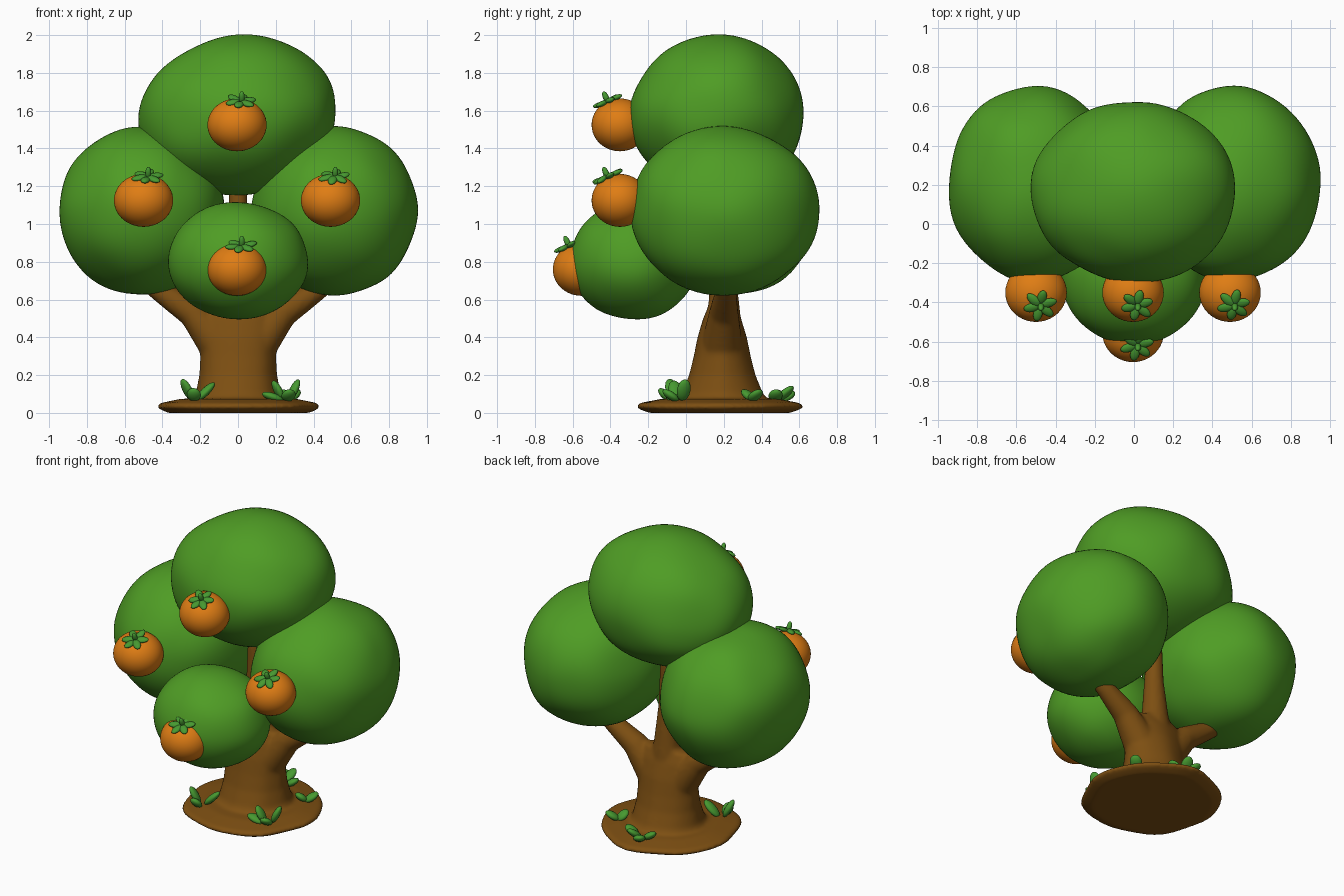
import bpy, bmesh, math, random
from mathutils import Vector, Matrix, Euler, noise

if "Cube" in bpy.data.objects:
    bpy.data.objects.remove(bpy.data.objects["Cube"])

random.seed(3)


def material(name, rgb):
    m = bpy.data.materials.new(name)
    m.diffuse_color = (*rgb, 1)
    m.use_nodes = True
    m.node_tree.nodes["Principled BSDF"].inputs["Base Color"].default_value = m.diffuse_color
    return m


FOLIAGE = material("foliage_green", (0.078, 0.335, 0.018))
LEAF = material("leaf_green", (0.062, 0.32, 0.03))
ORANGE = material("fruit_orange", (0.74, 0.205, 0.007))
BARK = material("bark_brown", (0.205, 0.078, 0.006))


def finish(bm, name, mat):
    bmesh.ops.recalc_face_normals(bm, faces=bm.faces)
    for f in bm.faces:
        f.smooth = True
    me = bpy.data.meshes.new(name)
    bm.to_mesh(me)
    bm.free()
    me.materials.append(mat)
    ob = bpy.data.objects.new(name, me)
    bpy.context.collection.objects.link(ob)
    return ob


def blob(name, mat, loc, radii, tilt=0, lump=0.0, seed=0):
    """Ellipsoid with gentle hand-made lumps."""
    bm = bmesh.new()
    bmesh.ops.create_icosphere(bm, subdivisions=5 if lump else 4, radius=1)
    for v in bm.verts:
        if lump:
            v.co *= 1 + lump * noise.noise(v.co * 1.6 + Vector((seed * 7.3, 1, 2)))
    bm.transform(Matrix.LocRotScale(Vector(loc), Euler((0, tilt, 0)), Vector(radii)))
    return finish(bm, name, mat)


def add_ellipsoid(bm, matrix):
    bmesh.ops.create_uvsphere(bm, u_segments=14, v_segments=8, radius=1, matrix=matrix)


def loft(bm, rings, wavy=0.0, n=40):
    """Closed tube through rings of (x, y, z, rx, ry)."""
    pts = [Vector(r[:3]) for r in rings]
    loops = []
    for i, r in enumerate(rings):
        d = pts[min(i + 1, len(pts) - 1)] - pts[max(i - 1, 0)]
        q = Matrix() if abs(d.x) + abs(d.y) < 0.03 else d.to_track_quat('Z', 'Y').to_matrix().to_4x4()
        loop = []
        for k in range(n):
            a = math.tau * k / n
            w = 1 + wavy * (math.sin(5 * a + 0.6) + 0.6 * math.sin(8 * a + 2) - 0.4 * math.sin(3 * a))
            loop.append(bm.verts.new(pts[i] + q.to_3x3() @ Vector(
                (r[3] * w * math.cos(a), r[4] * w * math.sin(a), 0))))
        loops.append(loop)
    for a, b in zip(loops, loops[1:]):
        for k in range(n):
            bm.faces.new((a[k], a[(k + 1) % n], b[(k + 1) % n], b[k]))
    bm.faces.new(loops[0][::-1])
    bm.faces.new(loops[-1])


# Trunk, root disc and three branches fused by a remesh
bm = bmesh.new()
cy = 0.17
loft(bm, [(0, cy, 0.0, 0.37, 0.37), (0, cy, 0.025, 0.425, 0.435),
          (0, cy, 0.05, 0.42, 0.43), (0, cy, 0.075, 0.30, 0.30)], wavy=0.018, n=80)
loft(bm, [(0, 0.19, z, rx, ry) for z, rx, ry in (
    (0.04, 0.27, 0.27), (0.10, 0.225, 0.215), (0.2, 0.205, 0.175), (0.3, 0.2, 0.15),
    (0.4, 0.205, 0.13), (0.5, 0.2, 0.1), (0.57, 0.16, 0.07))], wavy=0.01)
for s in (-1, 1):
    loft(bm, [(s * 0.1, 0.19, 0.36, 0.11, 0.11), (s * 0.24, 0.2, 0.53, 0.078, 0.078),
              (s * 0.40, 0.21, 0.635, 0.058, 0.058), (s * 0.54, 0.21, 0.74, 0.045, 0.045)], n=20)
loft(bm, [(0, 0.2, 0.42, 0.12, 0.1), (0, 0.2, 0.6, 0.085, 0.08),
          (0, 0.19, 0.85, 0.06, 0.06), (0, 0.19, 1.25, 0.045, 0.045)], n=20)
trunk = finish(bm, "trunk", BARK)
rem = trunk.modifiers.new("fuse", 'REMESH')
rem.mode = 'VOXEL'
rem.voxel_size = 0.014
rem.use_smooth_shade = True
smo = trunk.modifiers.new("soften", 'SMOOTH')
smo.factor = 0.5
smo.iterations = 5

# Foliage masses
blob("foliage_left", FOLIAGE, (-0.51, 0.205, 1.07), (0.44, 0.50, 0.45), 0, 0.035, 1)
blob("foliage_right", FOLIAGE, (0.51, 0.205, 1.07), (0.44, 0.50, 0.45), 0, 0.035, 2)
blob("foliage_top", FOLIAGE, (0, 0.165, 1.575), (0.52, 0.465, 0.42), -0.15, 0.035, 3)
blob("foliage_front", FOLIAGE, (0, -0.275, 0.805), (0.37, 0.34, 0.31), 0, 0.02, 4)


# Fruits, each with a leafy cap tilted forward
def fruit(name, x, y, z):
    blob(name, ORANGE, (x, y, z), (0.157, 0.15, 0.14))
    bm = bmesh.new()
    base = Matrix.Translation((x + 0.02, y - 0.065, z + 0.125)) @ Matrix.Rotation(0.42, 4, 'X')
    for k in range(6):
        a = math.tau * k / 6 + 0.3
        length = 0.038 + 0.008 * random.random()
        add_ellipsoid(bm, base @ Matrix.Rotation(a, 4, 'Z') @ Matrix.Translation((0.045, 0, 0))
                      @ Matrix.Rotation(0.2 * random.uniform(-1, 1), 4, 'Y')
                      @ Matrix.Diagonal((length, 0.024, 0.014, 1)))
    add_ellipsoid(bm, base @ Matrix.Translation((0.005, 0, 0.022)) @ Matrix.Diagonal((0.016, 0.016, 0.035, 1)))
    finish(bm, name + "_cap", LEAF)


fruit("fruit_top", -0.005, -0.35, 1.525)
fruit("fruit_left", -0.50, -0.35, 1.125)
fruit("fruit_right", 0.49, -0.35, 1.125)
fruit("fruit_front", -0.005, -0.555, 0.76)


# Leaf sprouts on the root disc: (x, y, heading, lean, length)
def sprout(name, leaves):
    bm = bmesh.new()
    for x, y, heading, lean, length in leaves:
        add_ellipsoid(bm, Matrix.Translation((x, y, 0.065)) @ Matrix.Rotation(heading, 4, 'Z')
                      @ Matrix.Rotation(lean, 4, 'Y') @ Matrix.Translation((0, 0, length))
                      @ Matrix.Diagonal((0.022, 0.038, length, 1)))
    finish(bm, name, LEAF)


sprout("sprout_front_left", [(-0.24, -0.06, 3.6, 0.5, 0.065), (-0.22, -0.04, 0.2, 0.8, 0.068),
                             (-0.23, -0.08, 4.6, 0.8, 0.045)])
sprout("sprout_front_right", [(0.24, -0.05, 3.4, 0.5, 0.06), (0.27, -0.02, 0.3, 0.45, 0.062),
                              (0.24, -0.06, 3.3, 1.25, 0.06), (0.26, -0.04, 4.9, 1.0, 0.05)])
sprout("sprout_back_right", [(0.26, 0.36, 4.2, 0.9, 0.045), (0.26, 0.34, 0.7, 1.0, 0.05)])
sprout("sprout_back", [(0.0, 0.48, 1.2, 0.9, 0.06), (-0.02, 0.47, 3.0, 1.0, 0.05),
                       (0.03, 0.47, 0.1, 1.0, 0.05), (0.0, 0.5, 2.2, 1.1, 0.05)])
